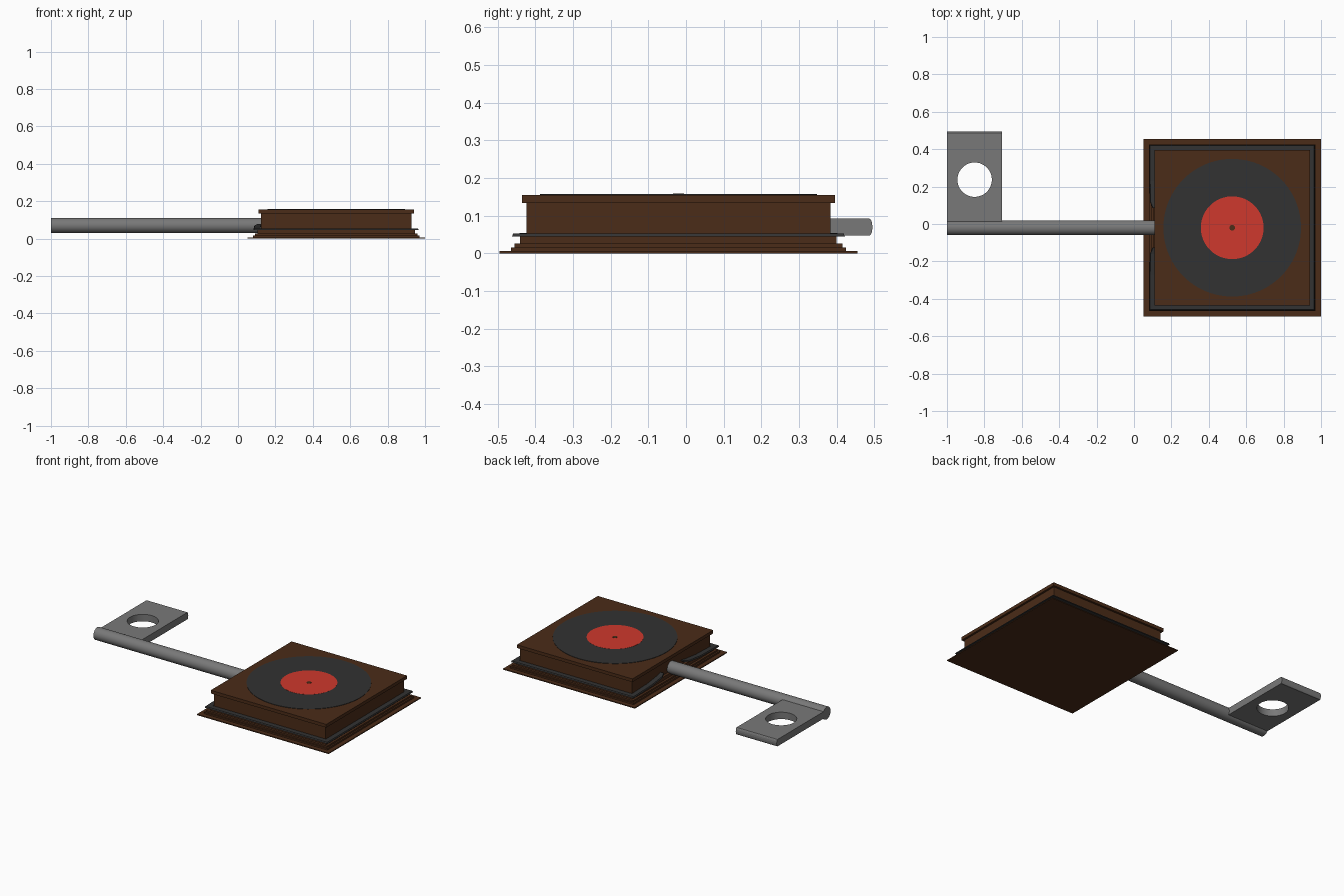
import bpy, bmesh, math
from mathutils import Vector

if "Cube" in bpy.data.objects:
    bpy.data.objects.remove(bpy.data.objects["Cube"])

CX, CY = 0.525, -0.02      # centre of the square case


def material(name, r, g, b):
    m = bpy.data.materials.new(name)
    m.diffuse_color = (r, g, b, 1)
    m.use_nodes = True
    m.node_tree.nodes["Principled BSDF"].inputs["Base Color"].default_value = m.diffuse_color
    return m


WOOD = material("dark_wood", 0.07, 0.025, 0.009)
BLACK = material("black_vinyl", 0.032, 0.032, 0.032)
RED = material("red_paper", 0.62, 0.04, 0.026)
METAL = material("grey_metal", 0.19, 0.19, 0.19)


def loft(name, rings, mat, loc=(0, 0, 0)):
    """Skin a list of equal-length closed rings and cap both ends."""
    bm = bmesh.new()
    rows = [[bm.verts.new(p) for p in ring] for ring in rings]
    n = len(rows[0])
    for a, b in zip(rows, rows[1:]):
        for i in range(n):
            j = (i + 1) % n
            bm.faces.new((a[i], a[j], b[j], b[i]))
    bm.faces.new(rows[0][::-1])
    bm.faces.new(rows[-1])
    bmesh.ops.recalc_face_normals(bm, faces=bm.faces)
    mesh = bpy.data.meshes.new(name)
    bm.to_mesh(mesh)
    bm.free()
    ob = bpy.data.objects.new(name, mesh)
    bpy.context.collection.objects.link(ob)
    ob.location = loc
    mesh.materials.append(mat)
    return ob


def square(h, z):
    return [(-h, -h, z), (h, -h, z), (h, h, z), (-h, h, z)]


def cylinder(name, r, depth, loc, mat, rot=(0, 0, 0), sides=64):
    bpy.ops.mesh.primitive_cylinder_add(vertices=sides, radius=r, depth=depth,
                                        location=loc, rotation=rot)
    ob = bpy.context.object
    ob.name = name
    ob.data.materials.append(mat)
    bpy.ops.object.shade_smooth_by_angle(angle=math.radians(30))
    return ob


# stepped wooden case: (half width, height) outline
profile = [(0.475, 0), (0.475, 0.006), (0.445, 0.006), (0.445, 0.016),
           (0.435, 0.016), (0.435, 0.026), (0.42, 0.026), (0.42, 0.048),
           (0.403, 0.048), (0.403, 0.134), (0.416, 0.134), (0.416, 0.155)]
loft("case", [square(h, z) for h, z in profile], WOOD, (CX, CY, 0))

# black trim band round the case, rising to the arm on the left side
half = [((-0.408, -0.105, 0.073), (-1, 0)), ((-0.422, -0.14, 0.066), (-1, 0)),
        ((-0.424, -0.25, 0.054), (-1, 0)), ((-0.424, -0.424, 0.049), (-1, -1)),
        ((0.424, -0.424, 0.049), (1, -1))]
path = half + [((x, -y, z), (ox, -oy)) for (x, y, z), (ox, oy) in reversed(half)]
rings = []
for p, out in path:
    p, o = Vector(p), Vector((*out, 0)) * 0.018
    up = Vector((0, 0, 0.004))
    rings.append([p - o - up, p + o - up, p + o * 0.8 + up, p - o + up])
loft("trim_band", rings, BLACK, (CX, CY, 0))

# record, label and spindle
cylinder("record", 0.368, 0.006, (CX, CY, 0.1545), BLACK, sides=96)
cylinder("record_label", 0.168, 0.006, (CX, CY, 0.1552), RED)
cylinder("spindle", 0.015, 0.006, (CX, CY, 0.156), WOOD, sides=24)

# crank arm
cylinder("crank_arm", 0.04, 1.14, (-0.43, CY, 0.07), METAL,
         rot=(0, math.radians(90), 0), sides=48)

# handle plate with rounded end and a round hole
outline = [(-0.01, 0.047), (0.487, 0.047)]
outline += [(0.487 + 0.008 * math.cos(a), 0.0695 + 0.0225 * math.sin(a))
            for a in (math.radians(d) for d in (-60, -30, 0, 30, 60))]
outline += [(0.487, 0.092), (-0.01, 0.092)]
plate = loft("handle_plate", [[(x, y, z) for y, z in outline]
                              for x in (-1.0, -0.705)], METAL)
cutter = cylinder("hole_cutter", 0.092, 0.3, (-0.852, 0.237, 0.07), METAL)
cutter.hide_render = True
cutter.hide_set(True)
cut = plate.modifiers.new("hole", 'BOOLEAN')
cut.operation = 'DIFFERENCE'
cut.solver = 'EXACT'
cut.object = cutter
